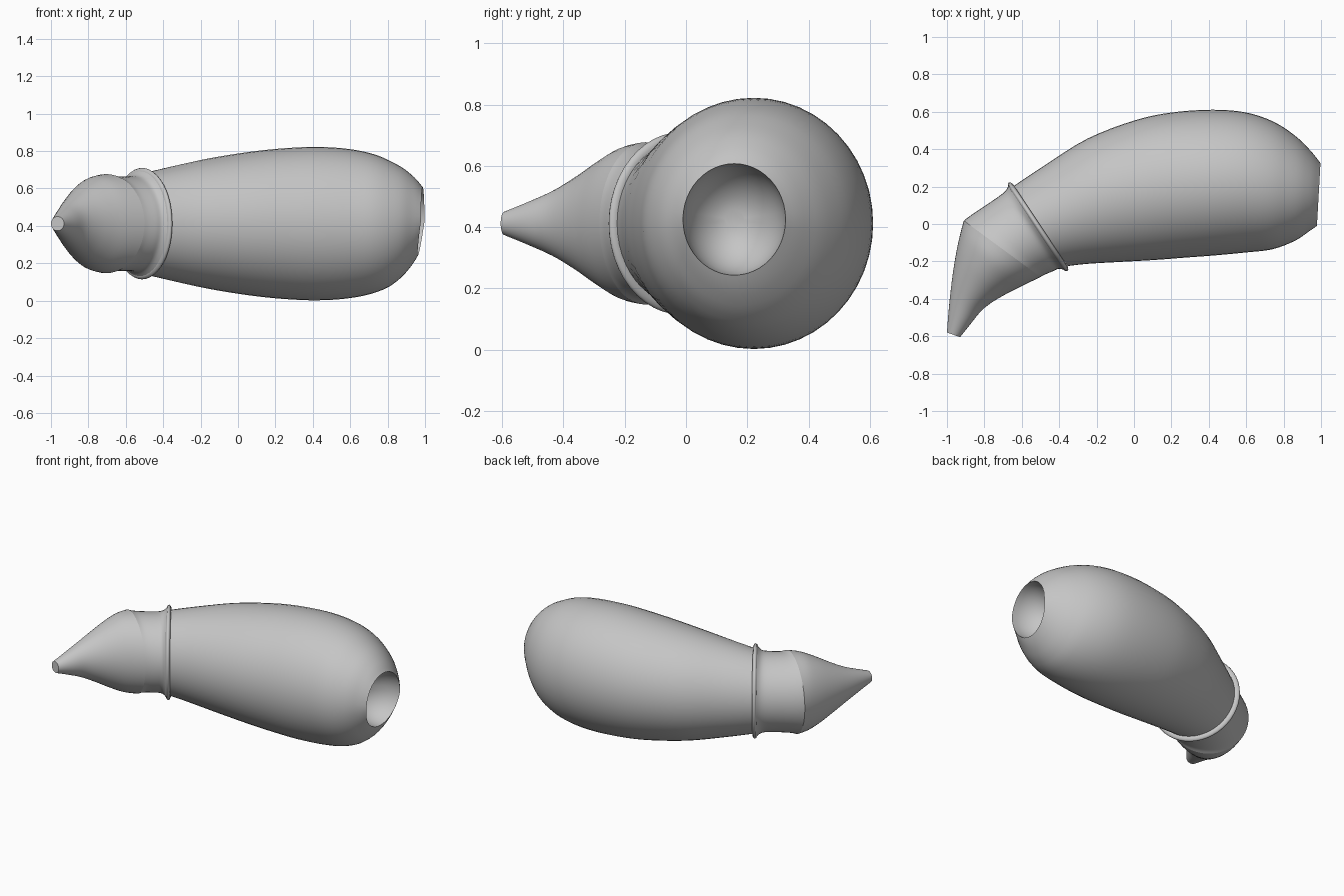
import bpy, bmesh, math
from mathutils import Vector

if "Cube" in bpy.data.objects:
    bpy.data.objects.remove(bpy.data.objects["Cube"], do_unlink=True)

SIDES = 48
MID = 0.412

grey = bpy.data.materials.new("plain grey")
grey.use_nodes = True
colour = (0.56, 0.56, 0.56, 1)
grey.diffuse_color = colour
grey.node_tree.nodes["Principled BSDF"].inputs["Base Color"].default_value = colour


def catmull(p, q, r, s, t):
    """Smooth blend between q and r."""
    return q + 0.5 * t * (r - p + t * (2 * p - 5 * q + 4 * r - s + t * (3 * (q - r) + s - p)))


def smooth_stations(stations, steps):
    """Add in-between cross-sections along the limb."""
    last = len(stations) - 1
    result = []
    for i in range(last):
        quad = [stations[min(max(i + k, 0), last)] for k in (-1, 0, 1, 2)]
        for step in range(steps):
            result.append([catmull(*vals, step / steps) for vals in zip(*quad)])
    result.append(list(stations[last]))
    return result


def ring(bm, station):
    """Elliptical section: back edge x y, front edge x y, half height."""
    bx, by, fx, fy, height = station
    back, front = Vector((bx, by, MID)), Vector((fx, fy, MID))
    centre, half = (back + front) / 2, (back - front) / 2
    verts = []
    for i in range(SIDES):
        a = math.tau * i / SIDES
        verts.append(bm.verts.new(centre + half * math.cos(a) + Vector((0, 0, height * math.sin(a)))))
    return verts


def bridge(bm, rings, closed=False):
    pairs = list(zip(rings, rings[1:]))
    if closed:
        pairs.append((rings[-1], rings[0]))
    for a, b in pairs:
        for i in range(SIDES):
            j = (i + 1) % SIDES
            bm.faces.new((a[i], a[j], b[j], b[i]))


def finish(bm, name, angle=40):
    bmesh.ops.recalc_face_normals(bm, faces=bm.faces)
    mesh = bpy.data.meshes.new(name)
    bm.to_mesh(mesh)
    bm.free()
    mesh.materials.append(grey)
    obj = bpy.data.objects.new(name, mesh)
    bpy.context.collection.objects.link(obj)
    bpy.ops.object.select_all(action="DESELECT")
    obj.select_set(True)
    bpy.context.view_layer.objects.active = obj
    bpy.ops.object.shade_smooth_by_angle(angle=math.radians(angle))


# Upper sleeve, swelling from the wrist to the shoulder
sleeve = [
    (-0.648, 0.2, -0.355, -0.225, 0.268),
    (-0.48, 0.312, -0.25, -0.213, 0.302),
    (-0.25, 0.456, -0.08, -0.203, 0.347),
    (0, 0.553, 0.1, -0.193, 0.382),
    (0.2, 0.596, 0.27, -0.18, 0.402),
    (0.42, 0.611, 0.43, -0.168, 0.41),
    (0.6, 0.596, 0.6, -0.152, 0.398),
    (0.75, 0.545, 0.74, -0.135, 0.365),
    (0.87, 0.465, 0.86, -0.09, 0.305),
    (0.95, 0.385, 0.935, -0.04, 0.24),
    (0.997, 0.325, 0.978, -0.01, 0.182),
]
bm = bmesh.new()
rings = [ring(bm, s) for s in smooth_stations(sleeve, 4)]

# Lean the underside of the shoulder back toward the rim
LEAN = 10
for k, section in enumerate(rings[-LEAN:], 1):
    weight = k / LEAN
    for v in section:
        v.co.x += weight * 0.14 * min(v.co.z - MID, 0)
        v.co.z += weight * 0.013

# Hollow socket sunk into the shoulder
rim = [v.co.copy() for v in rings[-1]]
centre = sum(rim, Vector()) / SIDES
depth = Vector((-0.2, 0, 0))
for k in range(1, 8):
    a = math.pi / 2 * k / 8
    rings.append([bm.verts.new(centre + (p - centre) * math.cos(a) + depth * math.sin(a)) for p in rim])
bridge(bm, rings)
bm.faces.new(rings[-1])
bm.faces.new(rings[0])
finish(bm, "sleeve")

# Rounded flange where the sleeve meets the wrist
flange = (-0.655, 0.2, -0.37, -0.23, 0.272)
back, front = Vector(flange[:2]), Vector(flange[2:4])
across = (back - front).normalized()
along = Vector((across.y, -across.x))
bm = bmesh.new()
rings = []
for k in range(10):
    a = math.tau * k / 10
    grow, shift = 0.026 * math.cos(a), 0.015 * math.sin(a)
    b = back + across * grow + along * shift
    f = front - across * grow + along * shift
    rings.append(ring(bm, (*b, *f, flange[4] + grow)))
bridge(bm, rings, closed=True)
finish(bm, "wrist_flange", 60)

# Short wrist, flared at the flange and ending in a raised ridge
wrist = [
    (-0.668, 0.212, -0.373, -0.245, 0.288),
    (-0.692, 0.172, -0.405, -0.24, 0.258),
    (-0.76, 0.122, -0.435, -0.253, 0.252),
    (-0.87, 0.048, -0.475, -0.27, 0.255),
    (-0.91, 0.018, -0.5, -0.283, 0.265),
]
# Hand tapering to a blunt point
hand = [
    wrist[-1],
    (-0.928, -0.05, -0.585, -0.325, 0.251),
    (-0.948, -0.14, -0.67, -0.367, 0.213),
    (-0.968, -0.26, -0.75, -0.413, 0.16),
    (-0.985, -0.4, -0.815, -0.463, 0.107),
    (-0.994, -0.5, -0.87, -0.53, 0.07),
    (-1, -0.58, -0.93, -0.605, 0.038),
]
for name, stations in (("wrist", wrist), ("pointed_hand", hand)):
    bm = bmesh.new()
    rings = [ring(bm, s) for s in smooth_stations(stations, 4)]
    bridge(bm, rings)
    if name == "pointed_hand":
        bm.faces.new(rings[-1])
    finish(bm, name)
